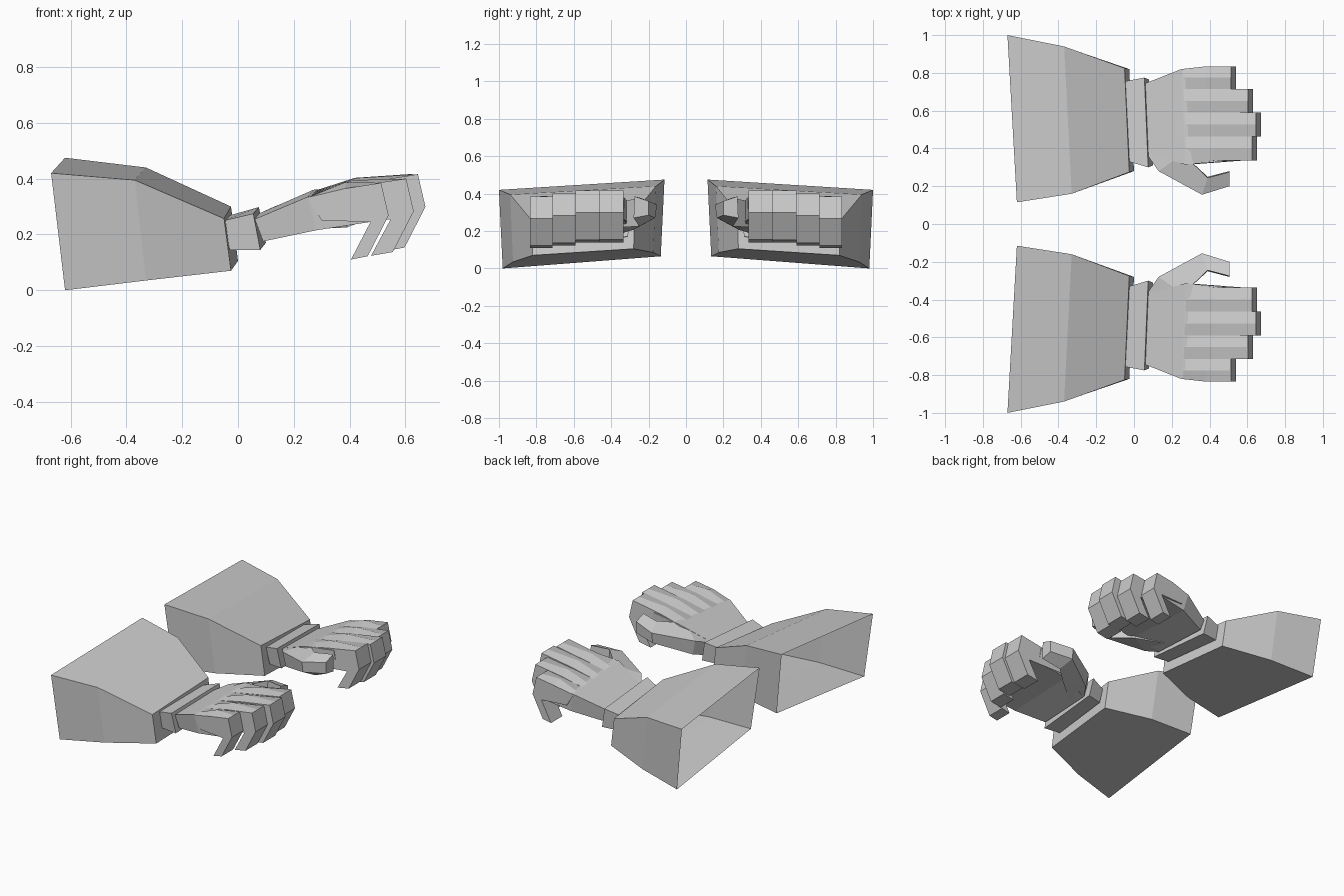
import bpy, bmesh

if "Cube" in bpy.data.objects:
    bpy.data.objects.remove(bpy.data.objects["Cube"])


def loft(name, rings, cap_start=True, cap_end=True):
    """Skin a row of matching cross-sections and mirror the part to the other hand."""
    bm = bmesh.new()
    loops = [[bm.verts.new(p) for p in ring] for ring in rings]
    n = len(loops[0])
    for a, b in zip(loops, loops[1:]):
        for i in range(n):
            j = (i + 1) % n
            bm.faces.new((a[i], a[j], b[j], b[i]))
    if cap_start:
        bm.faces.new(loops[0][::-1])
    if cap_end:
        bm.faces.new(loops[-1])
    bmesh.ops.recalc_face_normals(bm, faces=bm.faces)
    me = bpy.data.meshes.new(name)
    bm.to_mesh(me)
    bm.free()
    ob = bpy.data.objects.new(name, me)
    bpy.context.collection.objects.link(ob)
    mod = ob.modifiers.new("Mirror", 'MIRROR')
    mod.use_axis = (False, True, False)
    mod.use_mirror_merge = False
    return ob


# Ring order: outer top, inner top, inner bottom, outer bottom

# Flared sleeve, open at the back
loft("sleeve", [
    [(-.67, -1, .42), (-.62, -.115, .475), (-.57, -.135, .065), (-.62, -.98, 0)],
    [(-.37, -.94, .395), (-.33, -.16, .44), (-.29, -.175, .085), (-.33, -.925, .035)],
    [(-.05, -.825, .257), (-.025, -.275, .30), (0, -.28, .105), (-.025, -.82, .07)],
], cap_start=False)

# Wrist cuff
loft("cuff", [
    [(-.05, -.755, .25), (-.025, -.33, .27), (0, -.33, .165), (-.03, -.75, .145)],
    [(.055, -.775, .275), (.075, -.30, .298), (.10, -.31, .17), (.08, -.765, .145)],
])

# Palm
loft("palm", [
    [(.06, -.745, .255), (.075, -.37, .275), (.10, -.37, .185), (.09, -.745, .175)],
    [(.25, -.82, .335), (.27, -.315, .36), (.28, -.315, .235), (.28, -.81, .215)],
    [(.47, -.825, .365), (.47, -.33, .38), (.49, -.335, .265), (.475, -.82, .245)],
])

# Thumb
loft("thumb", [
    [(.075, -.36, .275), (.09, -.48, .268), (.11, -.48, .185), (.10, -.36, .185)],
    [(.13, -.28, .30), (.26, -.37, .352), (.28, -.35, .22), (.15, -.285, .205)],
    [(.36, -.155, .34), (.39, -.245, .378), (.39, -.25, .225), (.36, -.165, .27)],
    [(.505, -.20, .36), (.505, -.275, .385), (.505, -.28, .27), (.505, -.20, .285)],
])


# Curled fingers: side profiles lofted across the width, raised at the knuckle
def finger_profile(y, dx, dz, bump):
    start = .25 + (y + .82) * .04
    return [(start, y, .333 + (y + .82) * .05),
            (.385 + dx * .3, y, .365 + dz * .5 + bump),
            (.513 + dx, y, .385 + dz),
            (.54 + dx, y, .268 + dz),
            (.465 + dx, y, .122 + dz),
            (.405 + dx * .8, y, .11 + dz * .9),
            (.475 + dx * .8, y, .245 + dz * .6),
            (.30, y, .25)]


fingers = [("little_finger", -.835, -.715, 0, 0),
           ("ring_finger", -.715, -.59, .09, .015),
           ("middle_finger", -.59, -.463, .132, .031),
           ("index_finger", -.463, -.335, .112, .032)]
for name, y0, y1, dx, dz in fingers:
    inset = .015 if name == "little_finger" else 0
    rings = [finger_profile(y0, dx, dz, 0),
             finger_profile((y0 + y1) / 2, dx, dz, .022),
             finger_profile(y1, dx, dz, 0)]
    # Outer and inner fingers follow the tapering sides of the palm
    if name == "little_finger":
        for i in (0, 7):
            rings[0][i] = (rings[0][i][0], y0 + inset, rings[0][i][2])
    if name == "index_finger":
        for i in (0, 7):
            rings[2][i] = (rings[2][i][0], -.315, rings[2][i][2])
    loft(name, rings)
